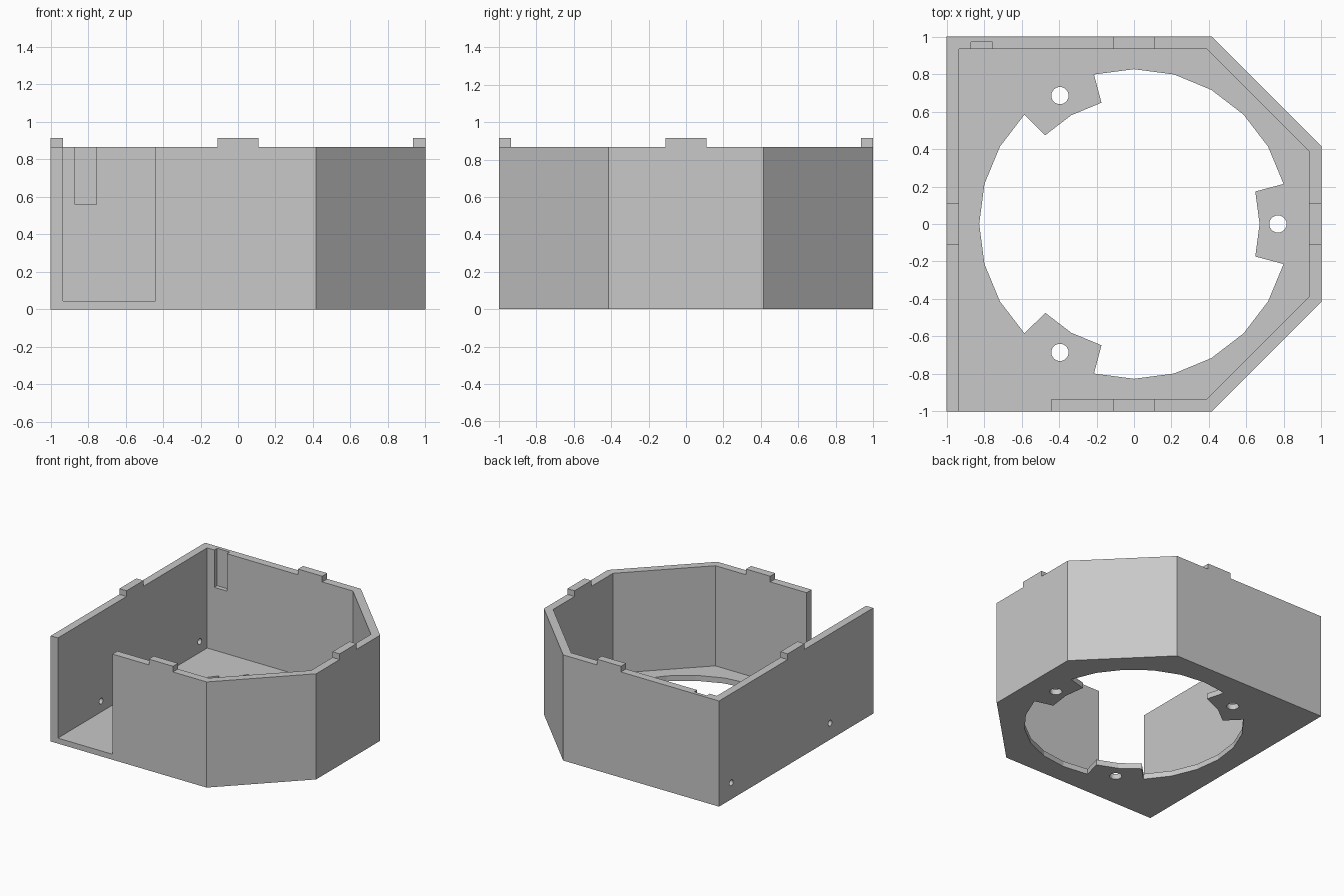
import bpy
import bmesh
from math import cos, sin, radians
from mathutils import Matrix

if "Cube" in bpy.data.objects:
    bpy.data.objects.remove(bpy.data.objects["Cube"], do_unlink=True)

TOP, FLOOR, WALL, TAB_TOP = 0.867, 0.045, 0.065, 0.914

grey = bpy.data.materials.new("light grey plastic")
grey.use_nodes = True
colour = (0.58, 0.58, 0.58, 1)
grey.diffuse_color = colour
grey.node_tree.nodes["Principled BSDF"].inputs["Base Color"].default_value = colour


def prism(name, outline, z0, z1):
    """Solid made by raising a flat outline from z0 to z1."""
    bm = bmesh.new()
    face = bm.faces.new([bm.verts.new((x, y, z0)) for x, y in outline])
    raised = bmesh.ops.extrude_face_region(bm, geom=[face])["geom"]
    verts = [v for v in raised if isinstance(v, bmesh.types.BMVert)]
    bmesh.ops.translate(bm, verts=verts, vec=(0, 0, z1 - z0))
    bmesh.ops.recalc_face_normals(bm, faces=bm.faces)
    mesh = bpy.data.meshes.new(name)
    bm.to_mesh(mesh)
    bm.free()
    mesh.materials.append(grey)
    obj = bpy.data.objects.new(name, mesh)
    bpy.context.collection.objects.link(obj)
    return obj


def box(name, x0, x1, y0, y1, z0, z1):
    return prism(name, [(x0, y0), (x1, y0), (x1, y1), (x0, y1)], z0, z1)


def circle(r, n, cx=0, cy=0):
    return [(cx + r * cos(radians(360 * i / n)), cy + r * sin(radians(360 * i / n)))
            for i in range(n)]


def cut(target, cutter):
    """Subtract the cutter, then remove it."""
    cutter.hide_render = True
    mod = target.modifiers.new("cut", "BOOLEAN")
    mod.operation, mod.solver, mod.object = "DIFFERENCE", "EXACT", cutter
    bpy.context.view_layer.objects.active = target
    bpy.ops.object.modifier_apply(modifier=mod.name)
    bpy.data.objects.remove(cutter, do_unlink=True)


def shell_outline(half, corner):
    """Square with both right-hand corners cut off."""
    return [(-half, -half), (corner, -half), (half, -corner),
            (half, corner), (corner, half), (-half, half)]


# Open tray with chamfered corners
housing = prism("housing", shell_outline(1, 0.415), 0, TOP)
cut(housing, prism("cavity", shell_outline(1 - WALL, 0.388), FLOOR, 1.2))

# Gap in the front wall
cut(housing, box("front_gap", -1 + WALL, -0.44, -1.1, -0.9, FLOOR, 1.2))

# Round floor opening with three mounting lugs
opening = []
for step in range(24):
    angle = radians(15 * step)
    near = step % 8
    radii = {0: [0.67], 1: [0.67, 0.826], 7: [0.826, 0.67]}.get(near, [0.826])
    opening += [(r * cos(angle), r * sin(angle)) for r in radii]
cut(housing, prism("floor_opening", opening, -0.1, 0.2))

# Screw holes in the lugs
for x, y in [(0.768, 0), (-0.395, 0.685), (-0.395, -0.685)]:
    cut(housing, prism("screw_hole", circle(0.046, 24, x, y), -0.1, 0.2))

# Slot inside the back wall
cut(housing, box("back_slot", -0.87, -0.755, 0.9, 0.972, 0.56, 1.2))

# Small holes through the right-hand wall
for y in (0.84, -0.44):
    drill = prism("wall_hole", circle(0.024, 16), -0.1, 0.1)
    drill.data.transform(Matrix.Translation((-0.97, y, 0.135)) @ Matrix.Rotation(radians(90), 4, "Y"))
    cut(housing, drill)

# Locating tabs on the four rims
for name, turn in [("left", 0), ("back", 90), ("right", 180), ("front", 270)]:
    tab = box(name + "_tab", 1 - WALL, 1, -0.11, 0.11, TOP, TAB_TOP)
    tab.data.transform(Matrix.Rotation(radians(turn), 4, "Z"))
